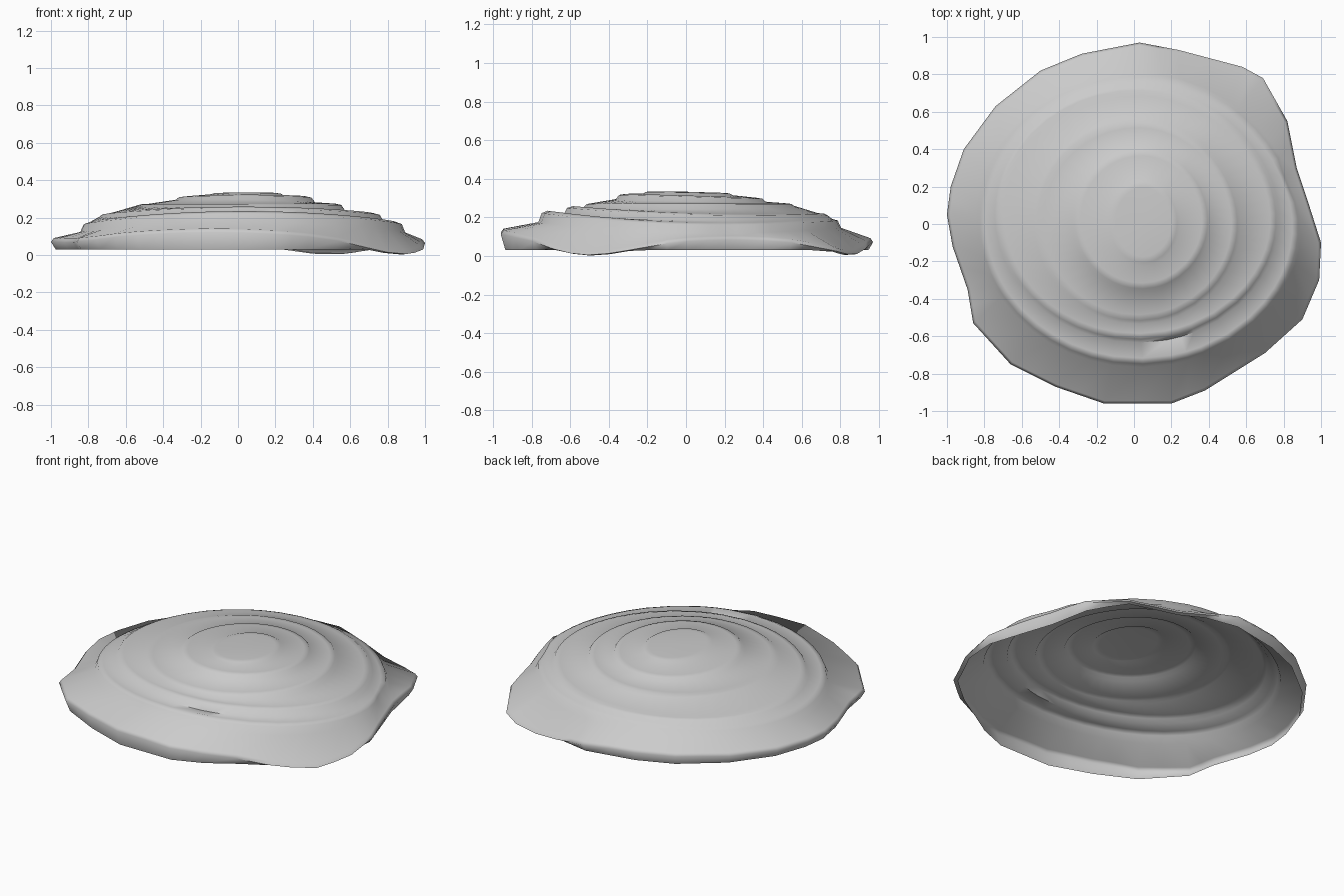
import bpy, bmesh, math
from mathutils import Vector

if "Cube" in bpy.data.objects:
    bpy.data.objects.remove(bpy.data.objects["Cube"])

# Corners of the irregular outer rim, counter-clockwise from the right
RIM = [(1.0, -.1), (.93, .12), (.87, .3), (.82, .55), (.69, .78), (.58, .84), (.24, .93),
       (.03, .97), (-.28, .91), (-.5, .82), (-.74, .63), (-.91, .4), (-.98, .2), (-1.0, .05),
       (-.97, -.12), (-.89, -.35), (-.86, -.53), (-.66, -.75), (-.42, -.87), (-.16, -.96),
       (.2, -.96), (.38, -.89), (.7, -.69), (.9, -.51), (.99, -.3)]
# Rim height every 30 degrees
RIM_Z = (.09, .09, .02, .09, .10, .09, .085, .085, .125, .135, .10, .02)

# Terraces: centre x y, radius x y, height, south tilt, ovalness, drop, facing angle, drop behind
TERRACES = [(.03, .02, .85, .762, .19, .02, .02, .055, -70, .8),
            (.02, .05, .74, .66, .228, .017, .01, .042, -60, .15),
            (.02, .015, .53, .525, .272, 0, 0, .032, -20, .15),
            (.04, .025, .35, .365, .31, .01, 0, .03, -20, .5),
            (.05, .01, .175, .21, .33, .004, 0, .016, 10, .4)]


def around(values, angle):
    """Smooth closed interpolation of evenly spaced values."""
    n = len(values)
    t = (angle / math.tau * n) % n
    i, f = int(t), t % 1
    a, b, c, d = (values[(i + k) % n] for k in (-1, 0, 1, 2))
    return b + .5 * f * (c - a + f * (2 * a - 5 * b + 4 * c - d + f * (3 * (b - c) + d - a)))


# Columns: each rim corner plus each edge midpoint
rim = []
for i, p in enumerate(RIM):
    p, q = Vector(p), Vector(RIM[(i + 1) % len(RIM)])
    rim += [p, (p + q) / 2]
angles = [math.atan2(p.y, p.x) for p in rim]
rim_z = [around(RIM_Z, a) for a in angles]
n = len(rim)

bm = bmesh.new()
rings = []


def rim_ring(scale, height):
    rings.append([bm.verts.new((p.x * scale, p.y * scale, height(z))) for p, z in zip(rim, rim_z)])


def terrace_ring(t, grow, lower, limit):
    """One ring of a terrace, widened by grow and lowered by a share of its drop."""
    cx, cy, rx, ry, z, tilt, oval, drop, face, behind = t
    ring = []
    for a, p in zip(angles, rim):
        front = .5 + .5 * math.cos(a - math.radians(face))
        d = drop * (behind + (1 - behind) * front)
        v = Vector((cx + (rx + grow) * math.cos(a), cy + (ry + grow) * math.sin(a)))
        v *= min(1, p.length * limit / v.length)
        # the outer terraces pinch in at the back right
        pinch = 1 - .035 * max(0, math.cos(a - math.radians(35))) ** 6 * min(1, rx / .8)
        h = z - tilt * math.sin(a) - oval * math.cos(2 * a) - d * lower
        ring.append(bm.verts.new((v.x * pinch, v.y * pinch, h)))
    rings.append(ring)


# Turned-down lip and rim edge
rim_ring(.975, lambda z: max(0, min(.03, z - .018)))
rim_ring(1, lambda z: z - .015)
rim_ring(.985, lambda z: z + .005)
# Stepped dome: foot, crest and shelf of each terrace
for t in TERRACES:
    terrace_ring(t, .024, 1, .955)
    terrace_ring(t, .006, .15, .94)
    terrace_ring(t, -.025, -.08, .92)

for lower, upper in zip(rings, rings[1:]):
    for i in range(n):
        j = (i + 1) % n
        bm.faces.new((lower[i], lower[j], upper[j], upper[i]))
# Crown
top = bm.verts.new((.04, 0, .333))
for i in range(n):
    bm.faces.new((rings[-1][i], rings[-1][(i + 1) % n], top))

mesh = bpy.data.meshes.new("shell")
bm.to_mesh(mesh)
bm.free()
shell = bpy.data.objects.new("shell", mesh)
bpy.context.collection.objects.link(shell)
bpy.context.view_layer.objects.active = shell
shell.select_set(True)
bpy.ops.object.shade_smooth_by_angle(angle=math.radians(75))
